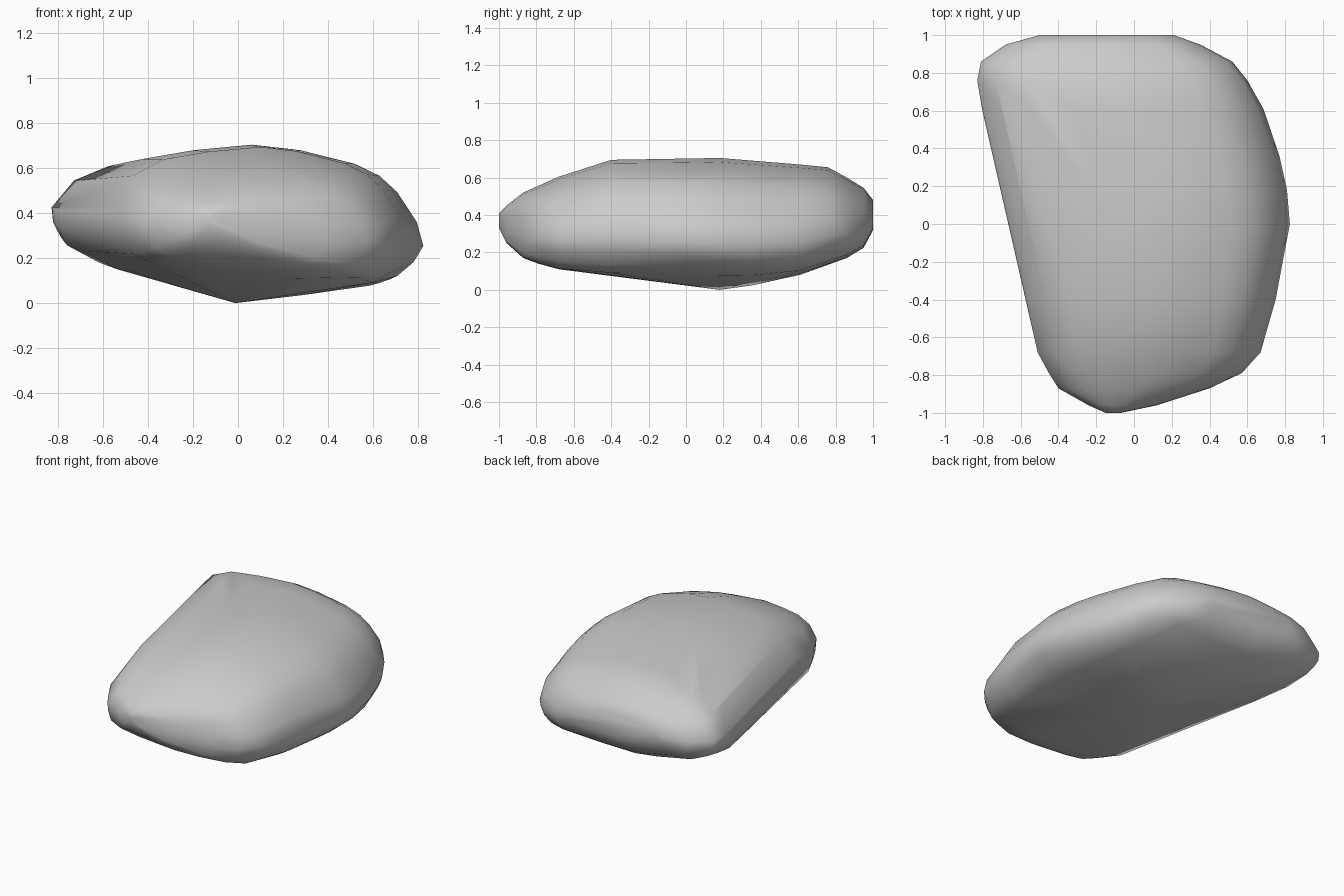
import bpy, bmesh

if "Cube" in bpy.data.objects:
    bpy.data.objects.remove(bpy.data.objects["Cube"])

# Cross-section outlines: u runs left (-1) to right (1), v runs bottom (0) to top (1)
UPPER = [(-1, .56), (-.86, .79), (-.65, .91), (-.35, .965), (0, 1), (.25, .97),
         (.58, .88), (.73, .80), (.84, .69), (.96, .49)]
# Underside: flat at the front, keeled in the middle, fuller on the right at the back
FRONT = [(1, .31), (.96, .2), (.88, .08), (.77, .01), (.3, 0), (-.08, .03),
         (-.4, .06), (-.75, .12), (-.93, .22), (-.99, .40)]
MIDDLE = [(1, .34), (.93, .23), (.82, .15), (.70, .11), (.3, .05), (-.1, 0),
          (-.28, .06), (-.72, .2), (-.94, .32), (-.99, .43)]
BACK = [(1, .30), (.96, .18), (.88, .09), (.75, .04), (.3, .01), (-.1, 0),
        (-.35, .05), (-.75, .17), (-.94, .3), (-.99, .43)]

# Stations front to back: y, left x, right x, bottom z, top z
STATIONS = [
    (-1.0, -.15, -.07, .33, .41), (-.96, -.24, .12, .25, .45),
    (-.87, -.40, .40, .17, .52), (-.79, -.45, .57, .14, .555),
    (-.68, -.51, .67, .11, .605), (-.40, -.56, .75, .085, .695),
    (0.0, -.63, .825, .035, .70), (.18, -.685, .81, 0, .705),
    (.36, -.735, .77, .025, .69), (.61, -.805, .685, .08, .67),
    (.76, -.83, .60, .135, .655), (.86, -.81, .52, .17, .60),
    (.95, -.68, .35, .225, .545), (1.0, -.50, .21, .32, .48)]


def underside(y):
    """Blend the underside outline along the boulder."""
    if y < .18:
        a, b, t = FRONT, MIDDLE, max(0, (y + .4) / .58)
    else:
        a, b, t = MIDDLE, BACK, min(1, (y - .18) / .42)
    return [(p[0] + (q[0] - p[0]) * t, p[1] + (q[1] - p[1]) * t) for p, q in zip(a, b)]


# Boulder body: a tight skin around all the cross-sections
bm = bmesh.new()
for y, xl, xr, zb, zt in STATIONS:
    cx, half = (xl + xr) / 2, (xr - xl) / 2
    for u, v in UPPER + underside(y):
        bm.verts.new((cx + half * u, y, zb + (zt - zb) * v))
hull = bmesh.ops.convex_hull(bm, input=bm.verts[:])
loose = {v for v in hull["geom_interior"] + hull["geom_unused"]
         if isinstance(v, bmesh.types.BMVert)}
bmesh.ops.delete(bm, geom=list(loose), context='VERTS')
bmesh.ops.recalc_face_normals(bm, faces=bm.faces[:])

mesh = bpy.data.meshes.new("boulder")
bm.to_mesh(mesh)
bm.free()
boulder = bpy.data.objects.new("boulder", mesh)
bpy.context.collection.objects.link(boulder)

# Smooth worn surface with the sharper breaks kept
bpy.context.view_layer.objects.active = boulder
boulder.select_set(True)
bpy.ops.object.shade_smooth_by_angle(angle=0.9)
